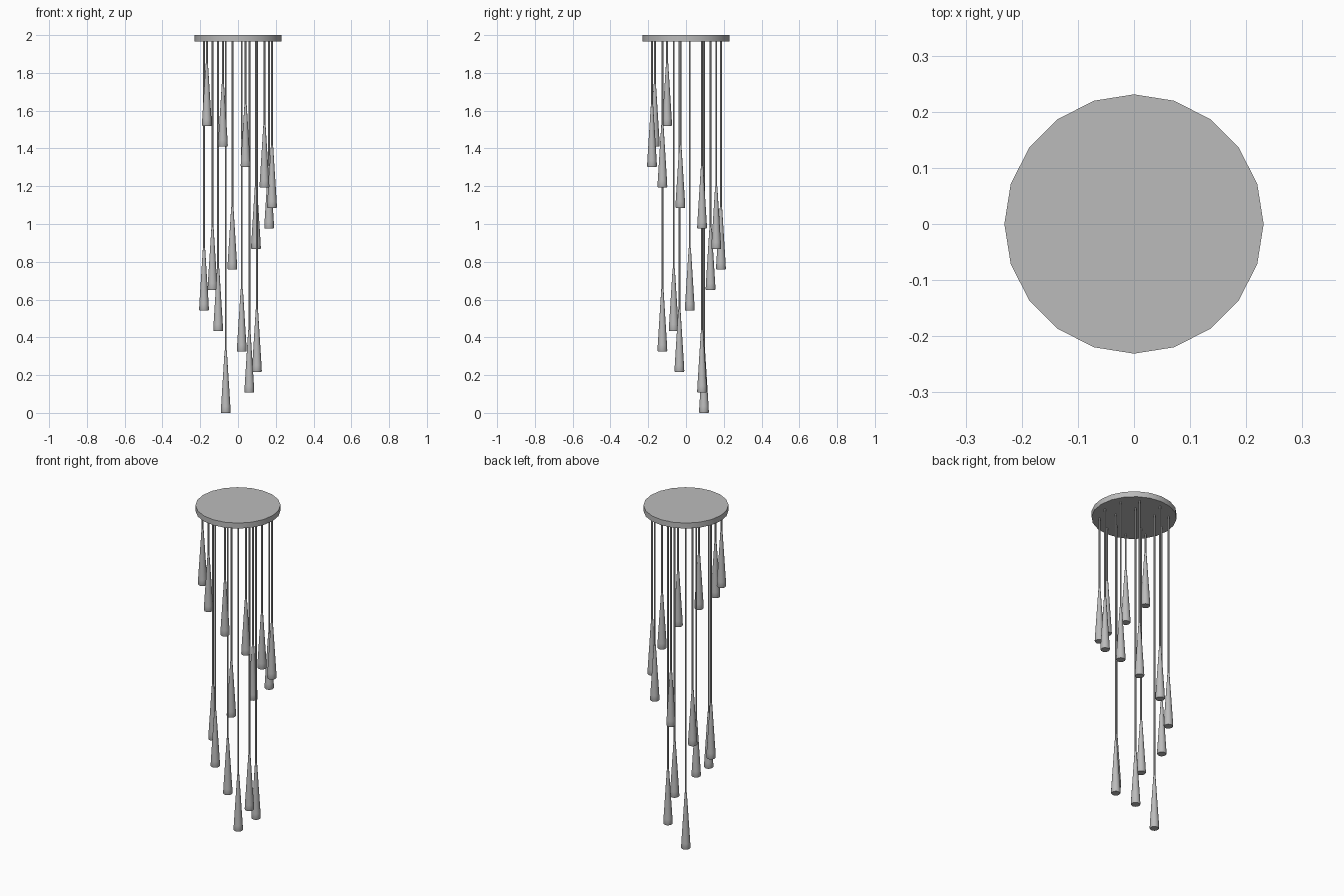
import bpy, math

if "Cube" in bpy.data.objects:
    bpy.data.objects.remove(bpy.data.objects["Cube"])

# One metal grey throughout
grey = bpy.data.materials.new("satin grey")
grey.diffuse_color = (0.5, 0.5, 0.5, 1)
grey.use_nodes = True
grey.node_tree.nodes["Principled BSDF"].inputs["Base Color"].default_value = grey.diffuse_color


def lathe(name, profile, sides, x=0, y=0):
    """Closed solid of revolution from (radius, z) points, bottom to top."""
    verts = [(x + r * math.cos(2 * math.pi * i / sides),
              y + r * math.sin(2 * math.pi * i / sides), z)
             for r, z in profile for i in range(sides)]
    faces = [(k * sides + i, k * sides + (i + 1) % sides,
              (k + 1) * sides + (i + 1) % sides, (k + 1) * sides + i)
             for k in range(len(profile) - 1) for i in range(sides)]
    faces.append(tuple(reversed(range(sides))))
    faces.append(tuple(range((len(profile) - 1) * sides, len(profile) * sides)))
    mesh = bpy.data.meshes.new(name)
    mesh.from_pydata(verts, [], faces)
    mesh.materials.append(grey)
    obj = bpy.data.objects.new(name, mesh)
    bpy.context.collection.objects.link(obj)
    bpy.ops.object.select_all(action='DESELECT')
    obj.select_set(True)
    bpy.context.view_layer.objects.active = obj
    bpy.ops.object.shade_smooth_by_angle(angle=math.radians(40))
    return obj


# Ceiling plate
lathe("ceiling_plate", [(0.231, 1.967), (0.231, 2.0)], 20)

# Pendant positions along the descending spiral, highest first
spots = [(-0.165, -0.10), (-0.08, -0.165), (0.04, -0.18), (0.14, -0.125),
         (0.18, -0.03), (0.165, 0.085), (0.095, 0.16), (-0.03, 0.185),
         (-0.135, 0.13), (-0.18, 0.02), (-0.105, -0.065), (0.02, -0.125),
         (0.10, -0.035), (0.06, 0.085), (-0.065, 0.095)]

for n, (x, y) in enumerate(spots):
    z = 1.52 * (1 - n / (len(spots) - 1))
    # Tapered shade
    lathe(f"shade_{n + 1}", [(0.024, z), (0.026, z + 0.004), (0.0245, z + 0.035),
                             (0.006, z + 0.33)], 16, x, y)
    # Hanging rod
    lathe(f"rod_{n + 1}", [(0.005, z + 0.32), (0.005, 1.97)], 8, x, y)
